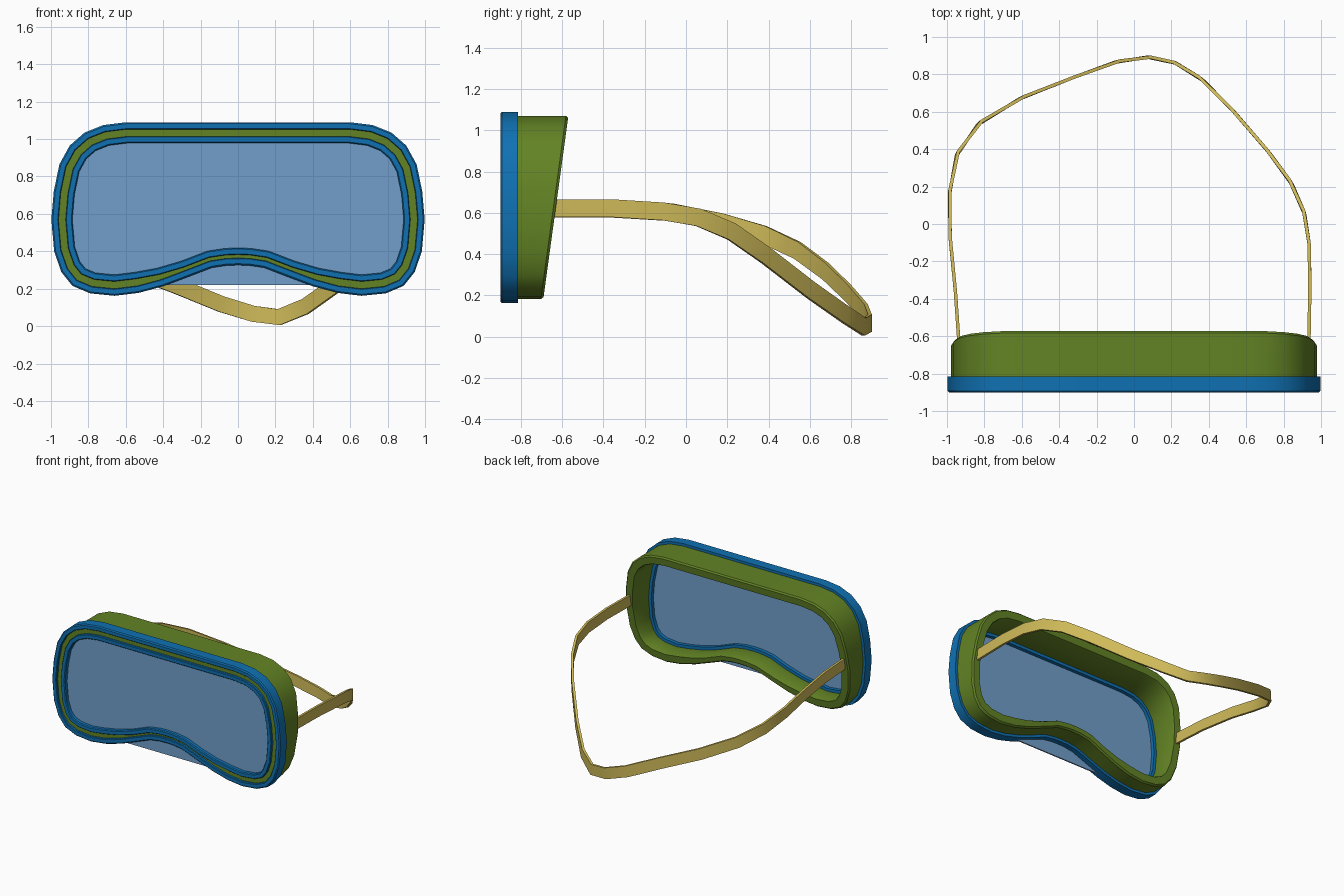
import bpy, bmesh
from mathutils import Vector

if "Cube" in bpy.data.objects:
    bpy.data.objects.remove(bpy.data.objects["Cube"])


def material(name, rgb):
    m = bpy.data.materials.new(name)
    m.diffuse_color = (*rgb, 1)
    m.use_nodes = True
    m.node_tree.nodes["Principled BSDF"].inputs["Base Color"].default_value = m.diffuse_color
    return m


BLUE = material("frame blue", (0.005, 0.165, 0.45))
GREEN = material("body green", (0.125, 0.23, 0.018))
LENS = material("lens light blue", (0.165, 0.345, 0.60))
TAN = material("strap yellow", (0.62, 0.49, 0.10))

# Right half of the outer outline (x, z), from top centre to nose centre
HALF = [(0, 1.09), (0.3, 1.09), (0.6, 1.09), (0.72, 1.075), (0.82, 1.035), (0.90, 0.965),
        (0.955, 0.865), (0.985, 0.72), (0.998, 0.57), (0.983, 0.40), (0.945, 0.29),
        (0.885, 0.215), (0.79, 0.175), (0.66, 0.162), (0.53, 0.178), (0.40, 0.213),
        (0.27, 0.262), (0.14, 0.312), (0.06, 0.324), (0, 0.326)]
OUTLINE = [Vector(p) for p in HALF + [(-x, z) for x, z in HALF[-2:0:-1]]]


def inset(offset):
    """Outline moved inward; the inner bands narrow over the nose."""
    out, n = [], len(OUTLINE)
    for i, p in enumerate(OUTLINE):
        a = (p - OUTLINE[i - 1]).normalized()
        b = (OUTLINE[(i + 1) % n] - p).normalized()
        na, nb = Vector((a.y, -a.x)), Vector((b.y, -b.x))
        o = offset
        if offset > 0.05 and p.y < 0.4 and abs(p.x) < 0.5:
            o -= 0.02 * min(1, (0.5 - abs(p.x)) / 0.2)
        out.append(p + (na + nb) * o / (1 + na.dot(nb)))
    return out


def finish(bm, name, mat):
    bmesh.ops.recalc_face_normals(bm, faces=bm.faces)
    me = bpy.data.meshes.new(name)
    bm.to_mesh(me)
    bm.free()
    me.materials.append(mat)
    ob = bpy.data.objects.new(name, me)
    bpy.context.collection.objects.link(ob)
    bpy.ops.object.select_all(action='DESELECT')
    ob.select_set(True)
    bpy.context.view_layer.objects.active = ob
    bpy.ops.object.shade_smooth_by_angle(angle=0.55)
    return ob


def bridge(bm, rings, closed):
    n = len(rings[0])
    for k in range(len(rings) if closed else len(rings) - 1):
        r, s = rings[k], rings[(k + 1) % len(rings)]
        for i in range(n):
            j = (i + 1) % n
            bm.faces.new((r[i], r[j], s[j], s[i]))


def back_y(z):
    """Slanted rear plane of the body."""
    return -0.57 + (z - 1.07) * 0.137


def ring(name, mat, profile):
    """Sweep (inset, y, from_back) profile around the outline."""
    bm = bmesh.new()
    rings = [[bm.verts.new((p.x, y + (back_y(p.y) if rear else 0), p.y)) for p in inset(o)]
             for o, y, rear in profile]
    bridge(bm, rings, True)
    return finish(bm, name, mat)


# Outer and inner rims of the front frame
ring("outer_frame_rim", BLUE, [(0, -0.815, 0), (0, -0.892, 0), (0.008, -0.9, 0),
                               (0.034, -0.9, 0), (0.038, -0.895, 0), (0.038, -0.815, 0)])
ring("inner_frame_rim", BLUE, [(0.076, -0.895, 0), (0.08, -0.9, 0), (0.106, -0.9, 0),
                               (0.112, -0.893, 0), (0.112, -0.83, 0), (0.076, -0.83, 0)])

# Deep body with slanted back; its front edge shows between the rims
ring("goggle_body", GREEN, [(0.036, -0.88, 0), (0.036, -0.82, 0), (0.02, -0.818, 0),
                            (0.02, -0.012, 1), (0.03, 0, 1), (0.085, 0, 1),
                            (0.09, -0.01, 1), (0.09, -0.825, 0), (0.079, -0.88, 0)])

# Flat lens, straight along the bottom behind the nose arch
bm = bmesh.new()
pts = [(p.x, 0.22 if p.y < 0.45 and abs(p.x) < 0.72 else p.y) for p in inset(0.06)]
layers = [[bm.verts.new((x, y, z)) for x, z in pts] for y in (-0.868, -0.858)]
bridge(bm, layers, False)
for layer in layers:
    bm.faces.new(layer)
finish(bm, "lens", LENS)

# Head strap swept along its drooping path
PATH = [(-0.935, -0.65, 0.62), (-0.955, -0.36, 0.62), (-0.983, -0.07, 0.603),
        (-0.985, 0.17, 0.555), (-0.945, 0.375, 0.495), (-0.825, 0.54, 0.418),
        (-0.6, 0.675, 0.318), (-0.32, 0.785, 0.212), (-0.09, 0.868, 0.118),
        (0.08, 0.892, 0.066), (0.22, 0.862, 0.048), (0.36, 0.775, 0.105),
        (0.53, 0.605, 0.225), (0.72, 0.385, 0.395), (0.84, 0.22, 0.51),
        (0.91, 0.06, 0.578), (0.937, -0.11, 0.607), (0.94, -0.35, 0.622), (0.935, -0.65, 0.622)]
path = [Vector(p) for p in PATH]
bm = bmesh.new()
sections = []
for i, p in enumerate(path):
    t = (path[min(i + 1, len(path) - 1)] - path[max(i - 1, 0)]).normalized()
    side = Vector((-t.y, t.x, 0)).normalized()
    up = t.cross(side).normalized()
    up *= -1 if up.z < 0 else 1
    sections.append([bm.verts.new(p + side * a * 0.009 + up * b * 0.043)
                     for a, b in ((-1, -1), (1, -1), (1, 1), (-1, 1))])
bridge(bm, sections, False)
bm.faces.new(sections[0])
bm.faces.new(sections[-1])
finish(bm, "head_strap", TAN)
